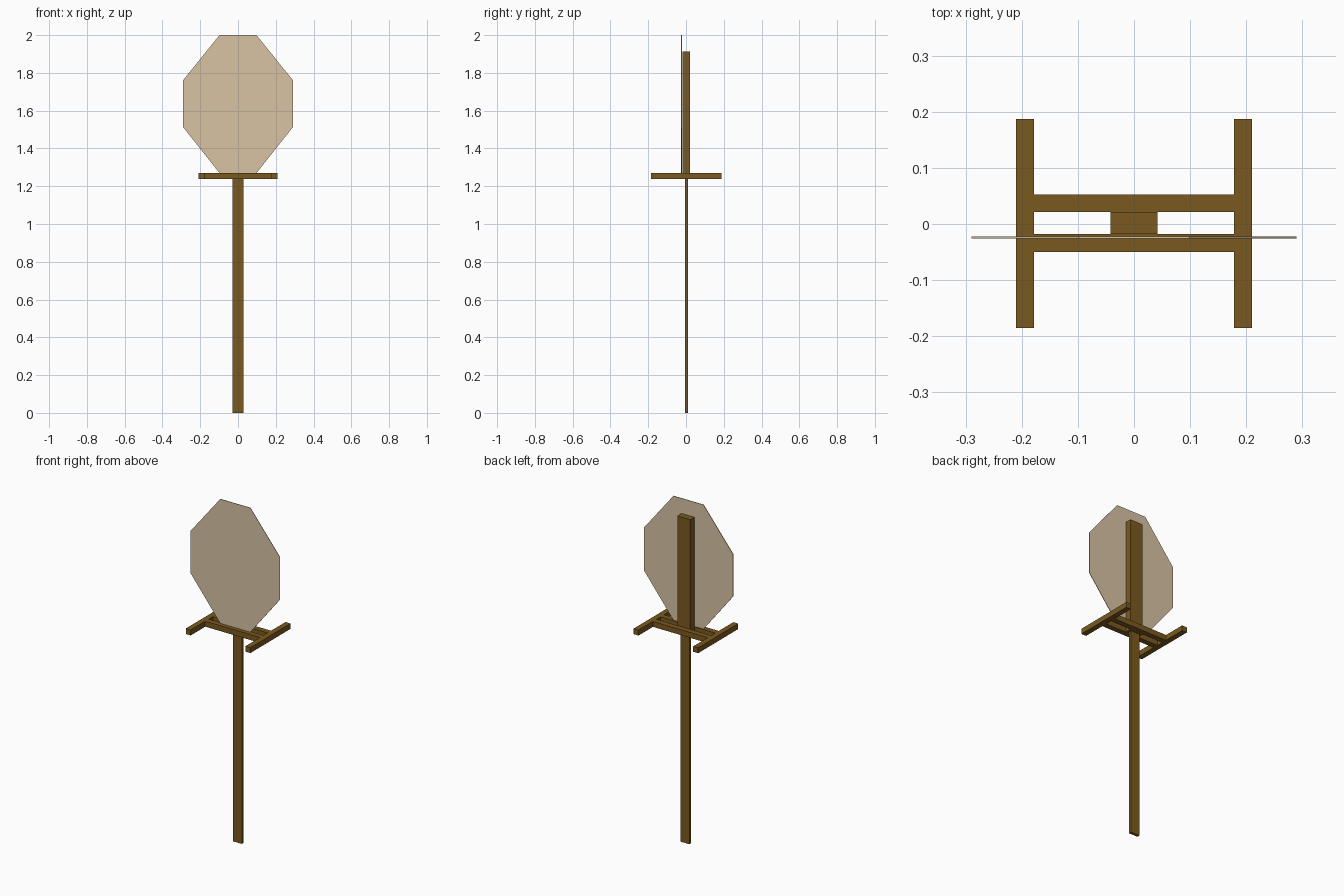
import bpy, bmesh

if "Cube" in bpy.data.objects:
    bpy.data.objects.remove(bpy.data.objects["Cube"])


def material(name, color):
    m = bpy.data.materials.new(name)
    m.diffuse_color = color
    m.use_nodes = True
    m.node_tree.nodes["Principled BSDF"].inputs["Base Color"].default_value = m.diffuse_color
    return m


WOOD = material("wood", (0.195, 0.102, 0.014, 1))
CARD = material("cardboard", (0.69, 0.55, 0.37, 1))


def finish(name, bm, mat):
    bmesh.ops.recalc_face_normals(bm, faces=bm.faces)
    me = bpy.data.meshes.new(name)
    bm.to_mesh(me)
    bm.free()
    me.materials.append(mat)
    ob = bpy.data.objects.new(name, me)
    bpy.context.collection.objects.link(ob)
    return ob


def box(name, x, y, z):
    bm = bmesh.new()
    bmesh.ops.create_cube(bm, size=1)
    for v in bm.verts:
        v.co = [lo + (c + 0.5) * (hi - lo) for c, (lo, hi) in zip(v.co, (x, y, z))]
    return finish(name, bm, WOOD)


def plate(name, half, y0, y1, mat, ring=0):
    """Mirror a right-hand outline, extrude it, optionally keep only a border."""
    pts = half + [(-x, z) for x, z in reversed(half)]
    bm = bmesh.new()
    face = bm.faces.new([bm.verts.new((x, y0, z)) for x, z in pts])
    if ring:
        bmesh.ops.inset_region(bm, faces=[face], thickness=ring, use_even_offset=True)
        bmesh.ops.delete(bm, geom=[face], context='FACES')
    ext = bmesh.ops.extrude_face_region(bm, geom=bm.faces[:], use_keep_orig=True)
    for v in ext["geom"]:
        if isinstance(v, bmesh.types.BMVert):
            v.co.y = y1
    return finish(name, bm, mat)


# Posts
box("lower_post", (-0.029, 0.029), (-0.006, 0.011), (0, 1.25))
box("upper_post", (-0.042, 0.042), (-0.018, 0.021), (1.238, 1.914))

# H-shaped frame
FRAME_Z = (1.238, 1.27)
box("front_crossbar", (-0.178, 0.178), (-0.05, -0.018), FRAME_Z)
box("back_crossbar", (-0.178, 0.178), (0.021, 0.053), FRAME_Z)
box("left_side_bar", (-0.21, -0.178), (-0.185, 0.187), FRAME_Z)
box("right_side_bar", (0.178, 0.21), (-0.185, 0.187), FRAME_Z)

# Target board and its scoring rings
plate("target_board", [(0.098, 1.27), (0.29, 1.512), (0.29, 1.762), (0.098, 2.0)],
      -0.0255, -0.0225, CARD)
plate("outer_ring", [(0.065, 1.423), (0.193, 1.572), (0.193, 1.762), (0.098, 2.0)],
      -0.0262, -0.0252, WOOD, 0.006)
plate("inner_ring", [(0.03, 1.553), (0.095, 1.645), (0.095, 1.765), (0.03, 1.968)],
      -0.0262, -0.0252, WOOD, 0.005)
